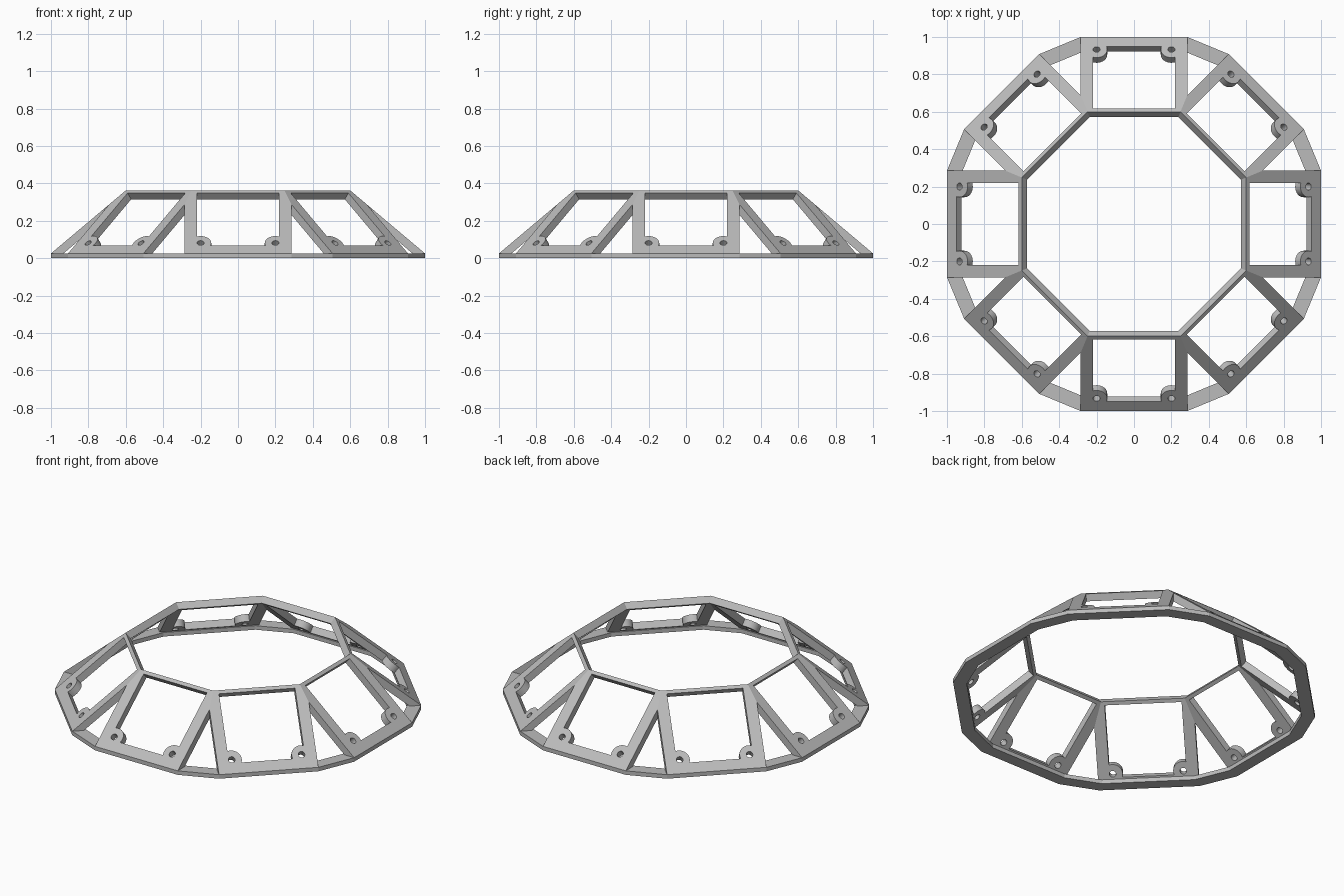
import bpy, bmesh, math
from mathutils import Vector, Matrix

cube = bpy.data.objects.get("Cube")
if cube:
    bpy.data.objects.remove(cube)

# Main dimensions
SIDES = 8
LIP, TOP = 0.025, 0.362            # height of base ring and of crown
R_BASE, R_TOP = 1.0, 0.6           # distance of panel edges from the axis
HALF_W = 0.285                     # half width of a panel
THICK = 0.043
RING_W = 0.075
MITRE = math.tan(math.pi / SIDES)

slope = Vector((0, R_BASE - R_TOP, TOP - LIP)).normalized()
inward = Vector((0, slope.z, -slope.y))

grey = bpy.data.materials.new("grey_plastic")
grey.use_nodes = True
colour = (0.5, 0.5, 0.5, 1)
grey.diffuse_color = colour
grey.node_tree.nodes["Principled BSDF"].inputs["Base Color"].default_value = colour


def make_object(name, bm):
    bmesh.ops.recalc_face_normals(bm, faces=bm.faces)
    mesh = bpy.data.meshes.new(name)
    bm.to_mesh(mesh)
    bm.free()
    mesh.materials.append(grey)
    obj = bpy.data.objects.new(name, mesh)
    bpy.context.collection.objects.link(obj)
    return obj


def on_slope(x, s):
    """Point on the outer panel face, s measured up the slope."""
    return Vector((x, -R_BASE, LIP)) + slope * s


def at_radius(x, r):
    return on_slope(x, (R_BASE - r) / slope.y)


def arc(cx, cs, r, start, end, steps):
    angles = [start + (end - start) * i / steps for i in range(steps + 1)]
    return [(cx + r * math.cos(a), cs + r * math.sin(a)) for a in angles]


def panel_outline():
    """Right half of the outer outline as (front, back) pairs, mirrored."""
    bottom = at_radius(HALF_W, R_BASE)
    bottom_back = bottom + inward * THICK
    bottom_back -= slope * (bottom_back.z / slope.z)
    joint = at_radius(HALF_W, HALF_W / MITRE)
    joint_back = joint - Vector((0, 0, THICK / slope.y))
    crown = at_radius(R_TOP * MITRE, R_TOP)
    crown_back = crown + inward * THICK
    crown_back.x = -crown_back.y * MITRE
    half = [(bottom, bottom_back), (joint, joint_back), (crown, crown_back)]
    flip = Matrix.Diagonal((-1, 1, 1))
    return half + [(flip @ a, flip @ b) for a, b in reversed(half)]


def straight(points):
    pts = [on_slope(x, s) for x, s in points]
    return [(p, p + inward * THICK) for p in pts]


def window_loops():
    """Window opening with two screw lugs, and the screw holes."""
    half_w = 0.218
    low, high = (R_BASE - 0.95) / slope.y, (R_BASE - 0.617) / slope.y
    cx, cs, r = 0.2, low + 0.022, 0.057
    start = math.acos((half_w - cx) / r)
    end = math.pi + math.asin((cs - low) / r)
    lug = [(half_w, high)] + arc(cx, cs, r, start, end, 12)
    window = lug + [(-x, s) for x, s in reversed(lug)]
    hole = arc(cx, cs, 0.019, 0, math.tau, 16)[:-1]
    return [straight(window), straight(hole), straight([(-x, s) for x, s in hole])]


# Eight sloping window panels, mitred together near the crown
bm = bmesh.new()
loops = [panel_outline()] + window_loops()
for k in range(SIDES):
    turn = Matrix.Rotation(math.tau * k / SIDES, 3, 'Z')
    front_edges, back_edges = [], []
    for index, loop in enumerate(loops):
        front = [bm.verts.new(turn @ a) for a, b in loop]
        back = [bm.verts.new(turn @ b) for a, b in loop]
        n = len(loop)
        for i in range(n):
            j = (i + 1) % n
            front_edges.append(bm.edges.new((front[i], front[j])))
            back_edges.append(bm.edges.new((back[i], back[j])))
            # The mitred sides stay open so that neighbours weld together
            if index or i not in (1, 3):
                bm.faces.new((front[i], front[j], back[j], back[i]))
    for edges in (front_edges, back_edges):
        bmesh.ops.triangle_fill(bm, use_beauty=True, edges=edges)
bmesh.ops.remove_doubles(bm, verts=bm.verts, dist=0.0005)
panels = make_object("window_panels", bm)
bpy.context.view_layer.objects.active = panels
panels.select_set(True)
bpy.ops.object.shade_smooth_by_angle(angle=math.radians(25))

# Flat sixteen-sided base ring
bm = bmesh.new()
outer = []
for k in range(SIDES):
    turn = Matrix.Rotation(math.tau * k / SIDES, 3, 'Z')
    outer += [turn @ Vector((x, -R_BASE, 0)) for x in (-HALF_W, HALF_W)]
lift = Vector((0, 0, LIP))
rows = []
for p in outer:
    q = p * (1 - RING_W / R_BASE)
    rows.append([bm.verts.new(v) for v in (p, p + lift, q + lift, q)])
for a, b in zip(rows, rows[1:] + rows[:1]):
    for i in range(4):
        j = (i + 1) % 4
        bm.faces.new((a[i], b[i], b[j], a[j]))
make_object("base_ring", bm)
